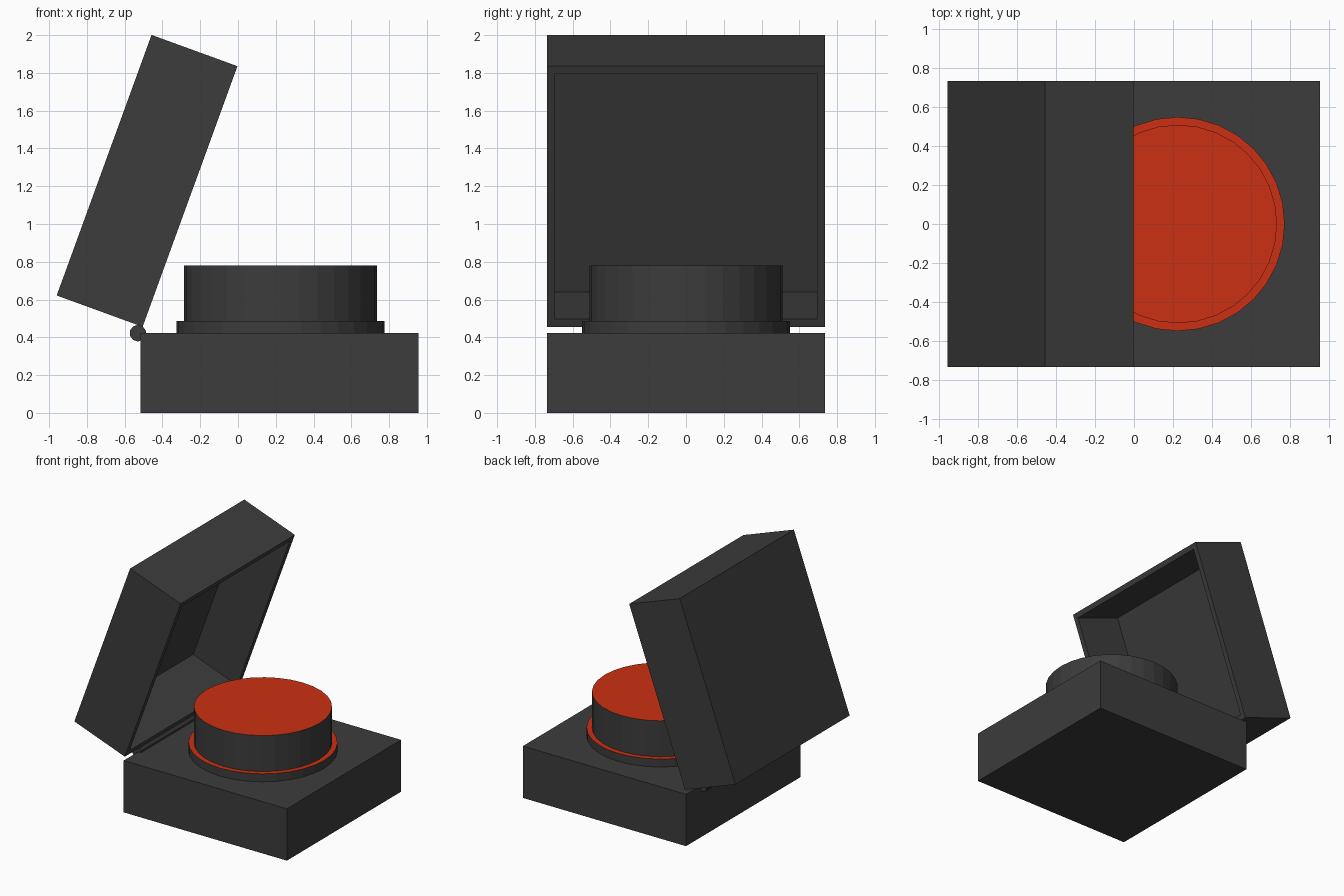
import bpy, bmesh, math
from mathutils import Matrix, Vector

if "Cube" in bpy.data.objects:
    bpy.data.objects.remove(bpy.data.objects["Cube"])


def material(name, rgb):
    m = bpy.data.materials.new(name)
    m.diffuse_color = (*rgb, 1)
    m.use_nodes = True
    m.node_tree.nodes["Principled BSDF"].inputs["Base Color"].default_value = m.diffuse_color
    return m


DARK = material("dark grey", (0.045, 0.045, 0.045))
RED = material("red", (0.60, 0.03, 0.006))


def make_object(name, bm, mats):
    bmesh.ops.recalc_face_normals(bm, faces=bm.faces)
    me = bpy.data.meshes.new(name)
    bm.to_mesh(me)
    bm.free()
    for m in mats:
        me.materials.append(m)
    ob = bpy.data.objects.new(name, me)
    bpy.context.collection.objects.link(ob)
    return ob


def box(lo, hi):
    lo, hi = Vector(lo), Vector(hi)
    bm = bmesh.new()
    bmesh.ops.create_cube(bm, size=1, matrix=Matrix.Translation((lo + hi) / 2)
                          @ Matrix.Diagonal((*(hi - lo), 1)))
    return bm


def cylinder(radius, length, sides, matrix):
    bm = bmesh.new()
    bmesh.ops.create_cone(bm, cap_ends=True, segments=sides, radius1=radius,
                          radius2=radius, depth=length, matrix=matrix)
    return bm


# Solid base block
make_object("base", box((-0.515, -0.735, 0), (0.955, 0.735, 0.422)), [DARK])

# Collar and button: dark walls, red upward faces
for name, r, z0, z1 in (("button_collar", 0.55, 0.422, 0.487),
                        ("button", 0.51, 0.487, 0.78)):
    bm = cylinder(r, z1 - z0, 32, Matrix.Translation((0.225, 0, (z0 + z1) / 2)))
    bm.normal_update()
    for f in bm.faces:
        f.material_index = 1 if f.normal.z > 0.9 else 0
    make_object(name, bm, [DARK, RED])

# Hinge pin along the back edge
make_object("hinge", cylinder(0.044, 1.1, 10, Matrix.Translation((-0.53, 0, 0.422))
                              @ Matrix.Rotation(math.pi / 2, 4, 'X')), [DARK])

# Hollow lid, tilted back 20 degrees, open towards the button
bm = box((-0.484, -0.735, 0), (0, 0.735, 1.468))
bm.normal_update()
front = max(bm.faces, key=lambda f: f.normal.x)
bmesh.ops.inset_region(bm, faces=[front], thickness=0.06)
floor = bmesh.ops.extrude_discrete_faces(bm, faces=[front])["faces"][0]
bmesh.ops.translate(bm, verts=floor.verts, vec=(-0.424, 0, 0))
lid = make_object("lid", bm, [DARK])
lid.location = (-0.505, 0, 0.456)
lid.rotation_euler.y = math.radians(20)
